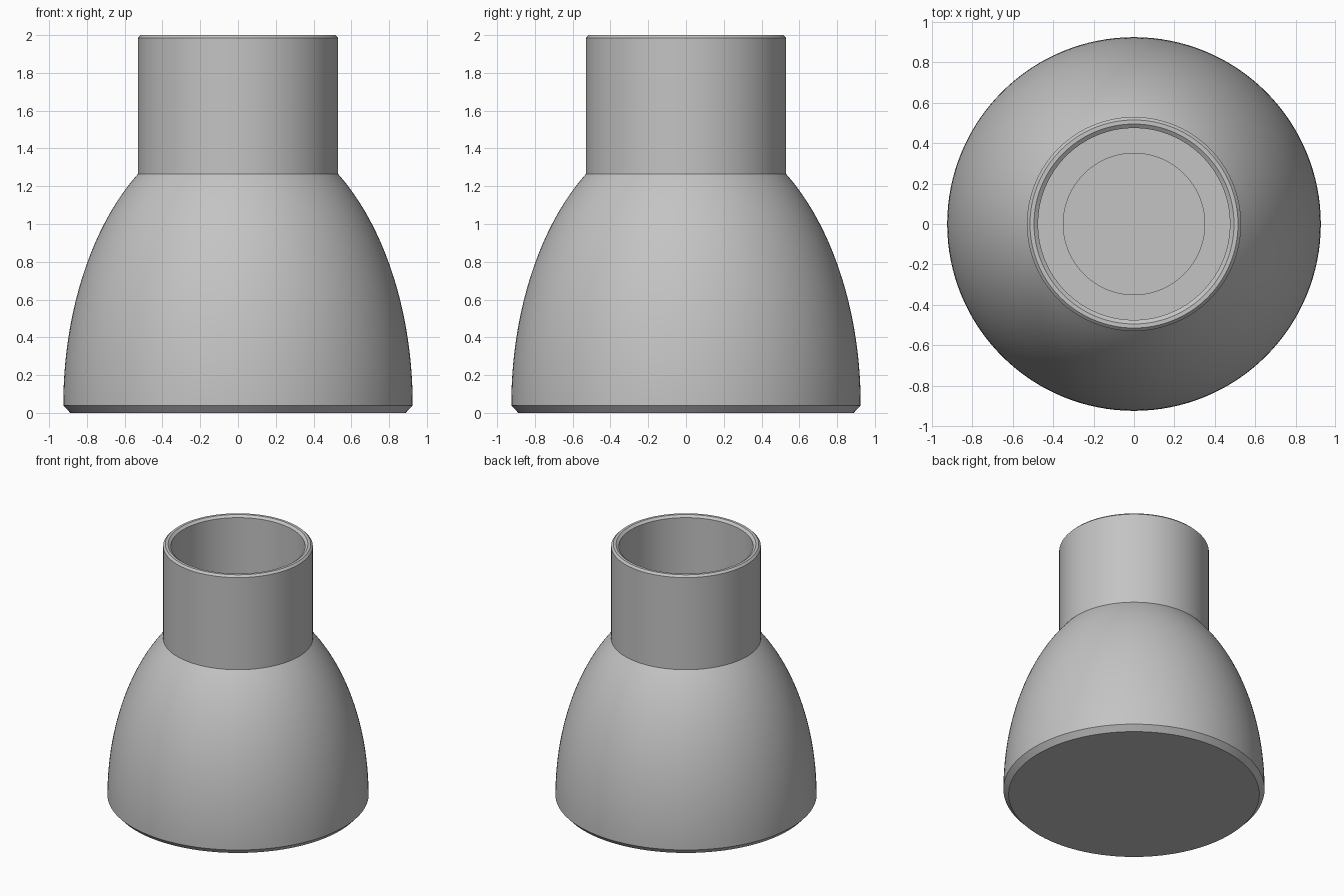
import bpy
import math
from math import radians, sin, cos

cube = bpy.data.objects.get("Cube")
if cube:
    bpy.data.objects.remove(cube, do_unlink=True)

# Single plain grey material
GREY = (0.55, 0.55, 0.55, 1)
mat = bpy.data.materials.new("plain grey")
mat.use_nodes = True
mat.diffuse_color = GREY
mat.node_tree.nodes["Principled BSDF"].inputs["Base Color"].default_value = GREY


def lathe(name, profile, segments=128):
    """Revolve a closed (radius, height) profile, axis to axis, around z."""
    verts, rings, faces = [], [], []
    for r, z in profile:
        start = len(verts)
        if r == 0:
            verts.append((0, 0, z))
            rings.append([start] * segments)
        else:
            for i in range(segments):
                a = 2 * math.pi * i / segments
                verts.append((r * cos(a), r * sin(a), z))
            rings.append(list(range(start, start + segments)))
    for low, high in zip(rings, rings[1:]):
        for i in range(segments):
            j = (i + 1) % segments
            quad = [low[i], low[j], high[j], high[i]]
            faces.append(list(dict.fromkeys(quad)))
    mesh = bpy.data.meshes.new(name)
    mesh.from_pydata(verts, [], faces)
    mesh.materials.append(mat)
    obj = bpy.data.objects.new(name, mesh)
    bpy.context.collection.objects.link(obj)
    bpy.ops.object.select_all(action="DESELECT")
    obj.select_set(True)
    bpy.context.view_layer.objects.active = obj
    bpy.ops.object.shade_smooth_by_angle(angle=radians(25))
    return obj


# Chamfered flat base
profile = [(0, 0), (0.888, 0)]

# Elliptical dome, vertical at the base, ending at the neck
BASE_R, BASE_Z, NECK_R, NECK_Z = 0.925, 0.04, 0.53, 1.265
end = math.acos(NECK_R / BASE_R)
height = (NECK_Z - BASE_Z) / sin(end)
STEPS = 32
for i in range(STEPS + 1):
    t = end * i / STEPS
    profile.append((BASE_R * cos(t), BASE_Z + height * sin(t)))

# Neck with a chamfered rim inside and out
profile += [(NECK_R, 1.985), (0.515, 2), (0.495, 2), (0.475, 1.985)]

# Socket, ledge and narrower blind bore
profile += [(0.475, NECK_Z), (0.35, NECK_Z), (0.35, 0.4), (0, 0.4)]

lathe("bell_body_with_neck", profile)
